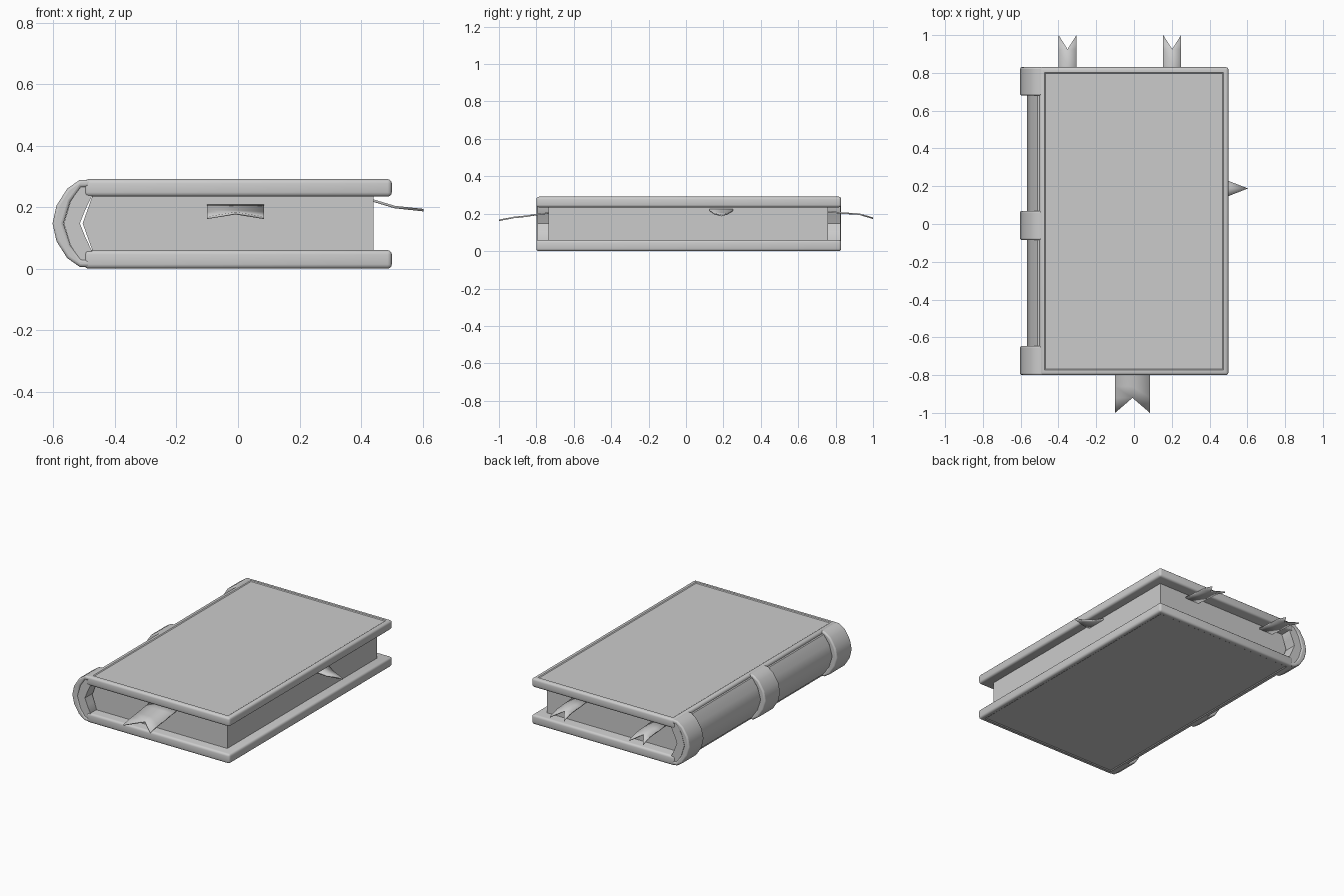
import bpy, bmesh, math

if "Cube" in bpy.data.objects:
    bpy.data.objects.remove(bpy.data.objects["Cube"])


def finish(name, bm, bevel=0.0, thick=0.0, angle=35):
    bmesh.ops.recalc_face_normals(bm, faces=bm.faces)
    me = bpy.data.meshes.new(name)
    bm.to_mesh(me)
    bm.free()
    ob = bpy.data.objects.new(name, me)
    bpy.context.collection.objects.link(ob)
    if thick:
        m = ob.modifiers.new("thickness", 'SOLIDIFY')
        m.thickness = thick
        m.offset = 0
    if bevel:
        m = ob.modifiers.new("rounding", 'BEVEL')
        m.width = bevel
        m.segments = 3
        m.limit_method = 'ANGLE'
        m.angle_limit = math.radians(50)
    bpy.ops.object.select_all(action='DESELECT')
    ob.select_set(True)
    bpy.context.view_layer.objects.active = ob
    bpy.ops.object.shade_smooth_by_angle(angle=math.radians(angle))
    return ob


def prism(name, profile, y0, y1, bevel=0.0):
    """Extrude an x-z profile along y."""
    bm = bmesh.new()
    face = bm.faces.new([bm.verts.new((x, y0, z)) for x, z in profile])
    ext = bmesh.ops.extrude_face_region(bm, geom=[face])
    for v in ext['geom']:
        if isinstance(v, bmesh.types.BMVert):
            v.co.y = y1
    return finish(name, bm, bevel)


def mirrored(half, mid=0.147):
    """Complete a curved profile below its middle height."""
    return half + [(x, 2 * mid - z) for x, z in reversed(half) if abs(z - mid) > 1e-4]


def cover(name, z0, z1, outer_up):
    bm = bmesh.new()
    x0, x1, y0, y1 = -0.5, 0.5, -0.8, 0.83
    bmesh.ops.create_cube(bm, size=1)
    for v in bm.verts:
        v.co = ((x0 + x1) / 2 + v.co.x * (x1 - x0),
                (y0 + y1) / 2 + v.co.y * (y1 - y0),
                (z0 + z1) / 2 + v.co.z * (z1 - z0))
    # rounded edges, then a shallow sunken panel on the outer side
    bmesh.ops.bevel(bm, geom=bm.edges[:], offset=0.014, segments=3,
                    profile=0.5, affect='EDGES')
    bm.normal_update()
    sign = 1 if outer_up else -1
    panel = max(bm.faces, key=lambda f: f.normal.z * sign * f.calc_area())
    bmesh.ops.inset_region(bm, faces=[panel], thickness=0.018)
    bmesh.ops.inset_region(bm, faces=[panel], thickness=0.008, depth=-0.004)
    return finish(name, bm)


def ribbon(name, origin, turn, rows, tip):
    """Strip of (distance, height, half width) rows, ending in a fork or point."""
    bm = bmesh.new()
    c, s = math.cos(turn), math.sin(turn)

    def vert(d, w, z):
        return bm.verts.new((origin[0] + c * d - s * w, origin[1] + s * d + c * w, z))

    grid = [[vert(d, k * w, z) for k in (-1, 0, 1)] for d, z, w in rows]
    for a, b in zip(grid, grid[1:]):
        for i in (0, 1):
            bm.faces.new((a[i], a[i + 1], b[i + 1], b[i]))
    last, w = grid[-1], rows[-1][2]
    d, z, forked = tip
    if forked:
        bm.faces.new((last[0], last[1], vert(d, -w, z)))
        bm.faces.new((last[1], last[2], vert(d, w, z)))
    else:
        point = vert(d, 0, z)
        bm.faces.new((last[0], last[1], point))
        bm.faces.new((last[1], last[2], point))
    return finish(name, bm, thick=0.008)


# Boards
cover("bottom_cover", 0.0, 0.06, False)
cover("top_cover", 0.234, 0.291, True)

# Page block
prism("pages", [(-0.47, 0.05), (0.44, 0.05), (0.44, 0.245), (-0.47, 0.245), (-0.505, 0.147)],
      -0.735, 0.76)

# Spine shell
outer = mirrored([(-0.48, 0.275), (-0.51, 0.272), (-0.545, 0.217), (-0.566, 0.147)])
inner = mirrored([(-0.475, 0.236), (-0.497, 0.19), (-0.514, 0.147)])
prism("spine", outer + inner[::-1], -0.795, 0.825)

# Raised bands over the spine
b_out = mirrored([(-0.48, 0.289), (-0.515, 0.288), (-0.555, 0.26), (-0.59, 0.205), (-0.603, 0.147)])
b_in = mirrored([(-0.48, 0.266), (-0.511, 0.264), (-0.545, 0.218), (-0.567, 0.147)])
for name, y0, y1 in (("front_band", -0.8, -0.645), ("middle_band", -0.085, 0.07),
                     ("back_band", 0.68, 0.83)):
    prism(name, b_out + b_in[::-1], y0, y1, bevel=0.009)

# Bookmarks
ribbon("front_bookmark", (-0.008, 0), -math.pi / 2,
       [(0.70, 0.208, 0.093), (0.78, 0.198, 0.093), (0.86, 0.186, 0.093), (0.92, 0.18, 0.093)],
       (1.0, 0.165, True))
for i, x in enumerate((-0.352, 0.202)):
    ribbon(f"back_bookmark_{i + 1}", (x, 0), math.pi / 2,
           [(0.73, 0.214, 0.048), (0.84, 0.203, 0.048), (0.925, 0.198, 0.048)],
           (1.0, 0.176, True))
ribbon("side_bookmark", (0, 0.188), 0,
       [(0.42, 0.226, 0.065), (0.45, 0.218, 0.062), (0.51, 0.2, 0.036)],
       (0.603, 0.19, False))
